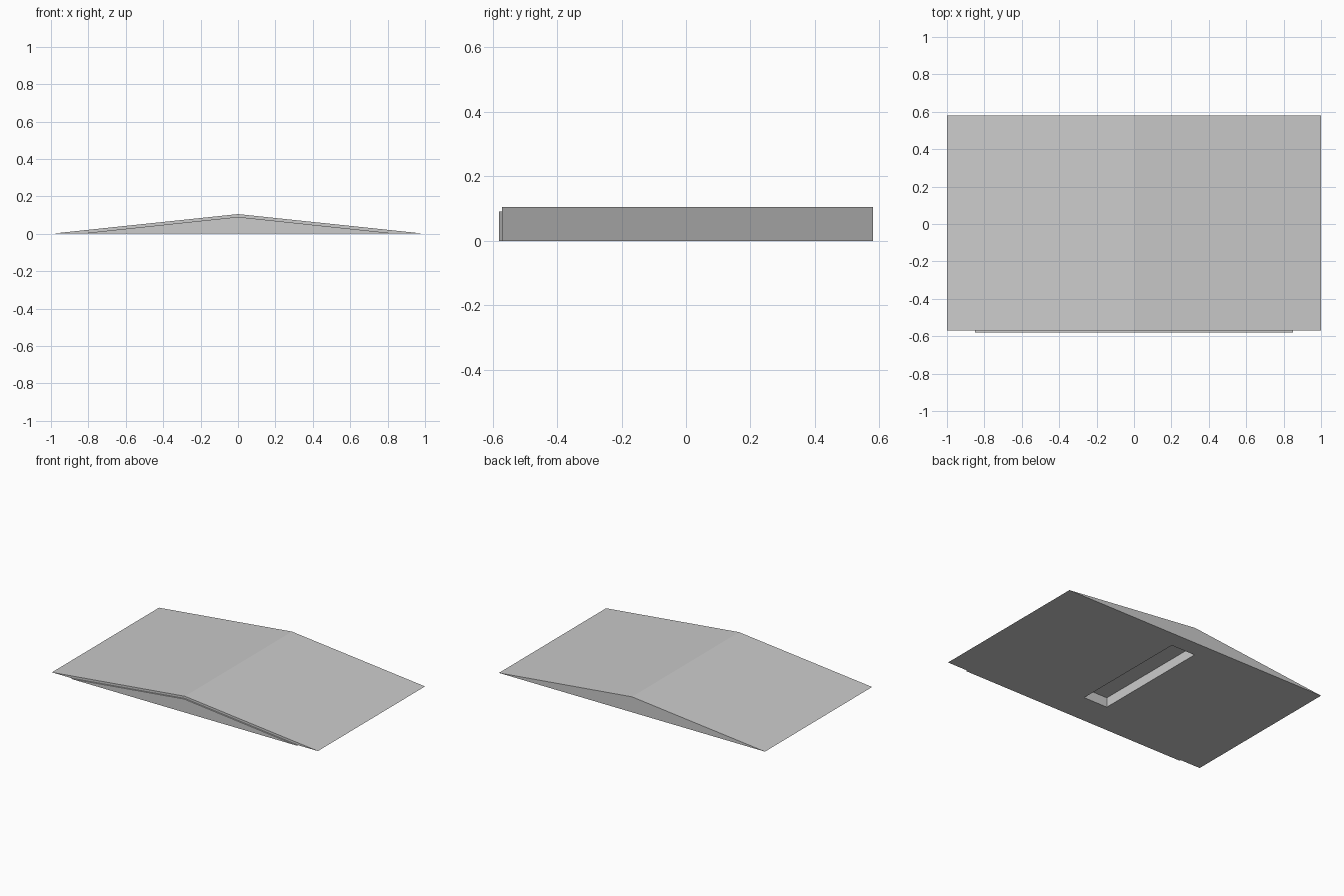
import bpy
import bmesh
from mathutils import Matrix, Vector

cube = bpy.data.objects.get("Cube")
if cube:
    bpy.data.objects.remove(cube, do_unlink=True)

grey = bpy.data.materials.new("plain grey")
grey.use_nodes = True
colour = (0.6, 0.6, 0.6, 1)
grey.diffuse_color = colour
grey.node_tree.nodes["Principled BSDF"].inputs["Base Color"].default_value = colour


def add_object(name, bm):
    bmesh.ops.recalc_face_normals(bm, faces=bm.faces)
    mesh = bpy.data.meshes.new(name)
    bm.to_mesh(mesh)
    bm.free()
    mesh.materials.append(grey)
    obj = bpy.data.objects.new(name, mesh)
    bpy.context.collection.objects.link(obj)
    return obj


def gable(name, half_width, height, y_front, y_back):
    """Triangular profile extruded from front to back."""
    bm = bmesh.new()
    profile = [(-half_width, 0), (half_width, 0), (0, height)]
    face = bm.faces.new([bm.verts.new((x, y_front, z)) for x, z in profile])
    result = bmesh.ops.extrude_face_region(bm, geom=[face], use_keep_orig=True)
    verts = [v for v in result["geom"] if isinstance(v, bmesh.types.BMVert)]
    bmesh.ops.translate(bm, verts=verts, vec=(0, y_back - y_front, 0))
    return add_object(name, bm)


# Low pitched body and the thin raised panel on its front
body = gable("roof_body", 1.0, 0.105, -0.57, 0.58)
gable("front_panel", 0.85, 0.09, -0.58, -0.57)

# Slot recessed into the underside
bm = bmesh.new()
bmesh.ops.create_cube(bm, size=1, matrix=Matrix.LocRotScale(
    Vector((0, 0.05, 0)), None, Vector((0.18, 0.83, 0.13))))
cutter = add_object("slot_cutter", bm)
cutter.hide_render = True
cutter.hide_set(True)
cutter.display_type = 'WIRE'
slot = body.modifiers.new("underside_slot", 'BOOLEAN')
slot.operation = 'DIFFERENCE'
slot.solver = 'EXACT'
slot.object = cutter
